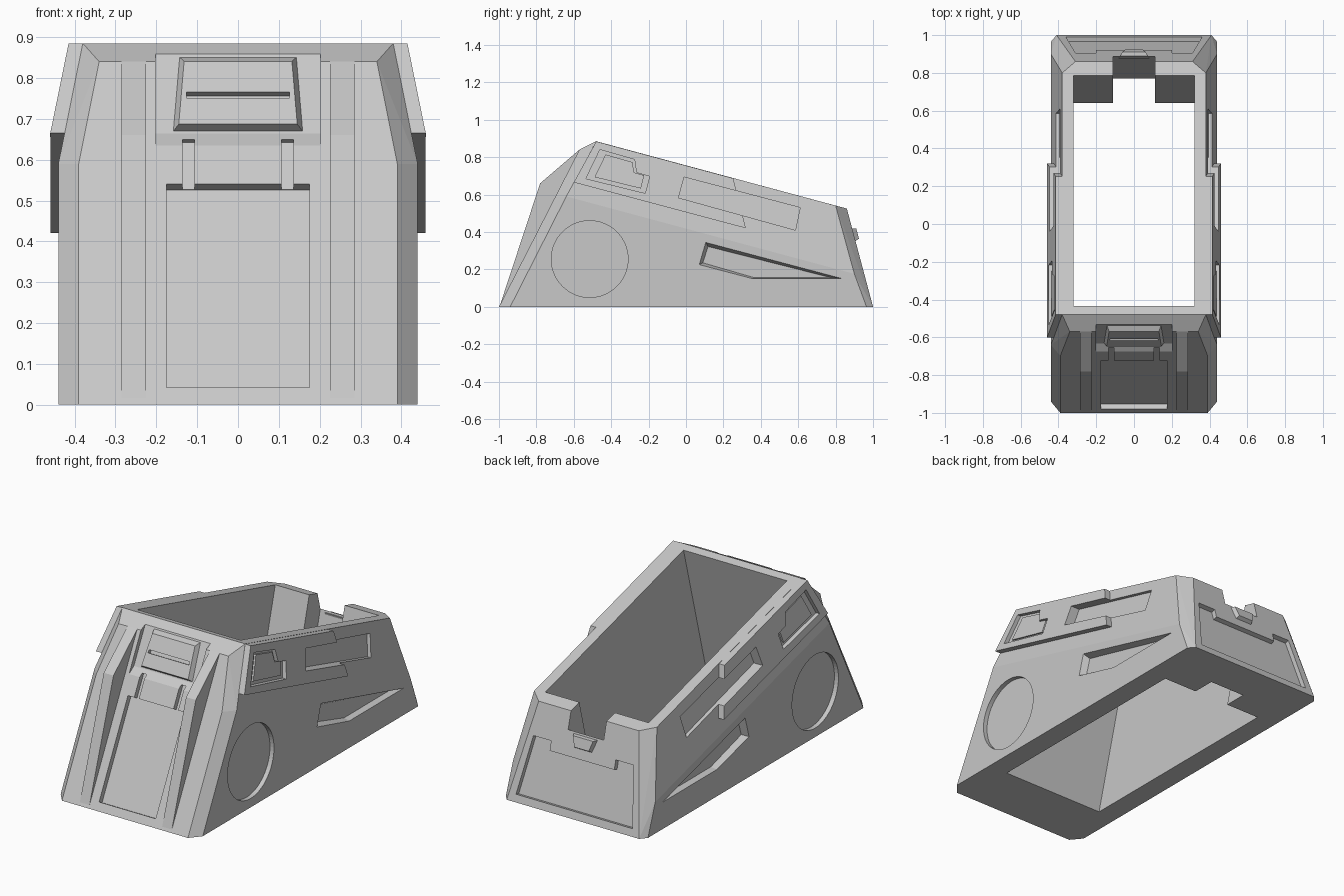
import bpy
import bmesh
import math
from mathutils import Vector

cube = bpy.data.objects.get("Cube")
if cube:
    bpy.data.objects.remove(cube, do_unlink=True)

grey = bpy.data.materials.new("light grey")
grey.use_nodes = True
grey.diffuse_color = (0.58, 0.58, 0.58, 1)
grey.node_tree.nodes["Principled BSDF"].inputs["Base Color"].default_value = grey.diffuse_color

SLOPE = 0.269          # fall of the top along y
FRONT_LEAN = 0.512     # lean of the front face


def finish(name, bm):
    bmesh.ops.recalc_face_normals(bm, faces=bm.faces)
    mesh = bpy.data.meshes.new(name)
    bm.to_mesh(mesh)
    bm.free()
    mesh.materials.append(grey)
    ob = bpy.data.objects.new(name, mesh)
    bpy.context.collection.objects.link(ob)
    return ob


def prism(name, ring_a, ring_b, mirror=False):
    """Solid between two matching loops, optionally repeated across x."""
    bm = bmesh.new()
    for s in ((1, -1) if mirror else (1,)):
        a = [bm.verts.new((s * p[0], p[1], p[2])) for p in ring_a]
        b = [bm.verts.new((s * p[0], p[1], p[2])) for p in ring_b]
        bm.faces.new(a)
        bm.faces.new(b)
        n = len(a)
        for i in range(n):
            j = (i + 1) % n
            bm.faces.new((a[i], a[j], b[j], b[i]))
    return finish(name, bm)


def on_front(x, z, off):
    return Vector((x, -1 + FRONT_LEAN * z, z)) + off * Vector((0, -0.89, 0.456))


def on_back(x, z, off):
    return Vector((x, 1 - SLOPE * z, z)) + off * Vector((0, 0.966, 0.26))


def on_side(y, z, off):
    above = max(0, z - (0.418 - SLOPE * y))
    return Vector((0.44 - 0.178 * above + off, y, z))


def relief(name, place, outline, low, high, low_outline=None, mirror=False):
    """Solid following a wall, from offset low to offset high."""
    return prism(name, [place(*p, low) for p in (low_outline or outline)],
                 [place(*p, high) for p in outline], mirror)


def rect(x0, x1, z0, z1):
    return [(x0, z0), (x1, z0), (x1, z1), (x0, z1)]


def shrink(outline, f):
    cy = sum(p[0] for p in outline) / len(outline)
    cz = sum(p[1] for p in outline) / len(outline)
    return [(cy + (y - cy) * f, cz + (z - cz) * f) for y, z in outline]


def carve(ob, cutters):
    for c in cutters:
        c.hide_render = True
        m = ob.modifiers.new(c.name, 'BOOLEAN')
        m.operation = 'DIFFERENCE'
        m.solver = 'EXACT'
        m.object = c
    dg = bpy.context.evaluated_depsgraph_get()
    mesh = bpy.data.meshes.new_from_object(ob.evaluated_get(dg))
    ob.modifiers.clear()
    ob.data = mesh


# Body shell: tapered block with chamfered corners
corners = [(0.39, -1, 0), (0.44, -0.94, 0), (0.44, 0.965, 0), (0.41, 1, 0),
           (0.39, -0.698, 0.59), (0.44, -0.64, 0.59),
           (0.44, 0.9, 0.176), (0.375, 0.953, 0.176),
           (0.34, -0.57, 0.84), (0.38, -0.48, 0.885),
           (0.38, 0.8, 0.541), (0.31, 0.86, 0.525)]
bm = bmesh.new()
for x, y, z in corners:
    bm.verts.new((x, y, z))
    bm.verts.new((-x, y, z))
bmesh.ops.convex_hull(bm, input=bm.verts)
bmesh.ops.dissolve_limit(bm, angle_limit=math.radians(1.5), verts=bm.verts, edges=bm.edges)
body = finish("body_shell", bm)

# Cavity square to the sloping top, with a rear notch
plan = [(-0.32, -0.67), (0.32, -0.67), (0.32, 0.64), (0.11, 0.64),
        (0.11, 0.77), (-0.11, 0.77), (-0.11, 0.64), (-0.32, 0.64)]
cavity = prism("cavity_cutter", *[[(x, y + SLOPE * z, z) for x, y in plan] for z in (-0.1, 1.1)])

# Front recesses
panel = relief("front_panel_cutter", on_front, rect(-0.175, 0.175, 0.042, 0.54), -0.03, 0.02)
grooves = relief("groove_cutter", on_front, rect(0.107, 0.136, 0.5, 0.655), -0.028, 0.02, mirror=True)
bay = relief("upper_bay_cutter", on_front, rect(-0.202, 0.202, 0.632, 0.97), -0.025, 0.002,
             rect(-0.202, 0.202, 0.675, 0.97))

# Back recess with a lowered middle
back_outline = [(-0.36, 0.04), (0.36, 0.04), (0.31, 0.35), (0.2, 0.35),
                (0.2, 0.3), (-0.2, 0.3), (-0.2, 0.35), (-0.31, 0.35)]
back_panel = relief("back_panel_cutter", on_back, back_outline, -0.025, 0.02)

# Side recesses
disc = [(-0.515 + 0.205 * math.cos(t * math.tau / 64), 0.255 + 0.205 * math.sin(t * math.tau / 64))
        for t in range(64)]
round_cut = relief("round_cutter", on_side, disc, -0.025, 0.03, mirror=True)
wedge = relief("wedge_cutter", on_side,
               [(0.07, 0.225), (0.105, 0.345), (0.84, 0.15), (0.355, 0.15)], -0.035, 0.002,
               [(0.09, 0.235), (0.118, 0.322), (0.77, 0.157), (0.36, 0.157)], mirror=True)
window = relief("window_cutter", on_side,
                [(-0.01, 0.693), (0.61, 0.53), (0.585, 0.41), (-0.04, 0.583)], -0.02, 0.09, mirror=True)

# Raised upper side plates
plates = relief("side_plates", on_side,
                [(-0.6, 0.665), (0.32, 0.42), (0.252, 0.687), (-0.48, 0.884)], -0.01, 0.035, mirror=True)
step_outline = [(-0.46, 0.84), (-0.275, 0.787), (-0.265, 0.717),
                (-0.195, 0.697), (-0.218, 0.607), (-0.535, 0.685)]
step_cut = relief("stepped_cutter", on_side, step_outline, 0.012, 0.09, mirror=True)

# Upper front hatch with a slot
hatch = relief("front_hatch", on_front,
               [(-0.145, 0.687), (0.145, 0.687), (0.132, 0.841), (-0.132, 0.841)], -0.032, 0.0,
               [(-0.162, 0.68), (0.162, 0.68), (0.146, 0.868), (-0.146, 0.868)])
slot = relief("slot_cutter", on_front, rect(-0.126, 0.126, 0.751, 0.766), -0.022, 0.02)

carve(body, [cavity, panel, grooves, bay, back_panel, round_cut, wedge, window])
carve(plates, [window, step_cut])
carve(hatch, [slot])
for c in (cavity, panel, grooves, bay, back_panel, round_cut, wedge, window, step_cut, slot):
    bpy.data.objects.remove(c, do_unlink=True)

# Islands inside the stepped recesses
relief("stepped_inserts", on_side, shrink(step_outline, 0.78), 0.005, 0.022, mirror=True)

# Front fins
fin = [(-0.992, 0.016), (-0.78, 0.66), (-0.57, 0.84), (-0.74, 0.45)]
prism("front_fins", [(0.225, y, z) for y, z in fin], [(0.285, y, z) for y, z in fin], mirror=True)

# Back latch
relief("back_latch", on_back, [(-0.045, 0.358), (0.045, 0.358), (0.062, 0.412), (-0.062, 0.412)],
       -0.01, 0.022, [(-0.055, 0.348), (0.055, 0.348), (0.08, 0.422), (-0.08, 0.422)])
